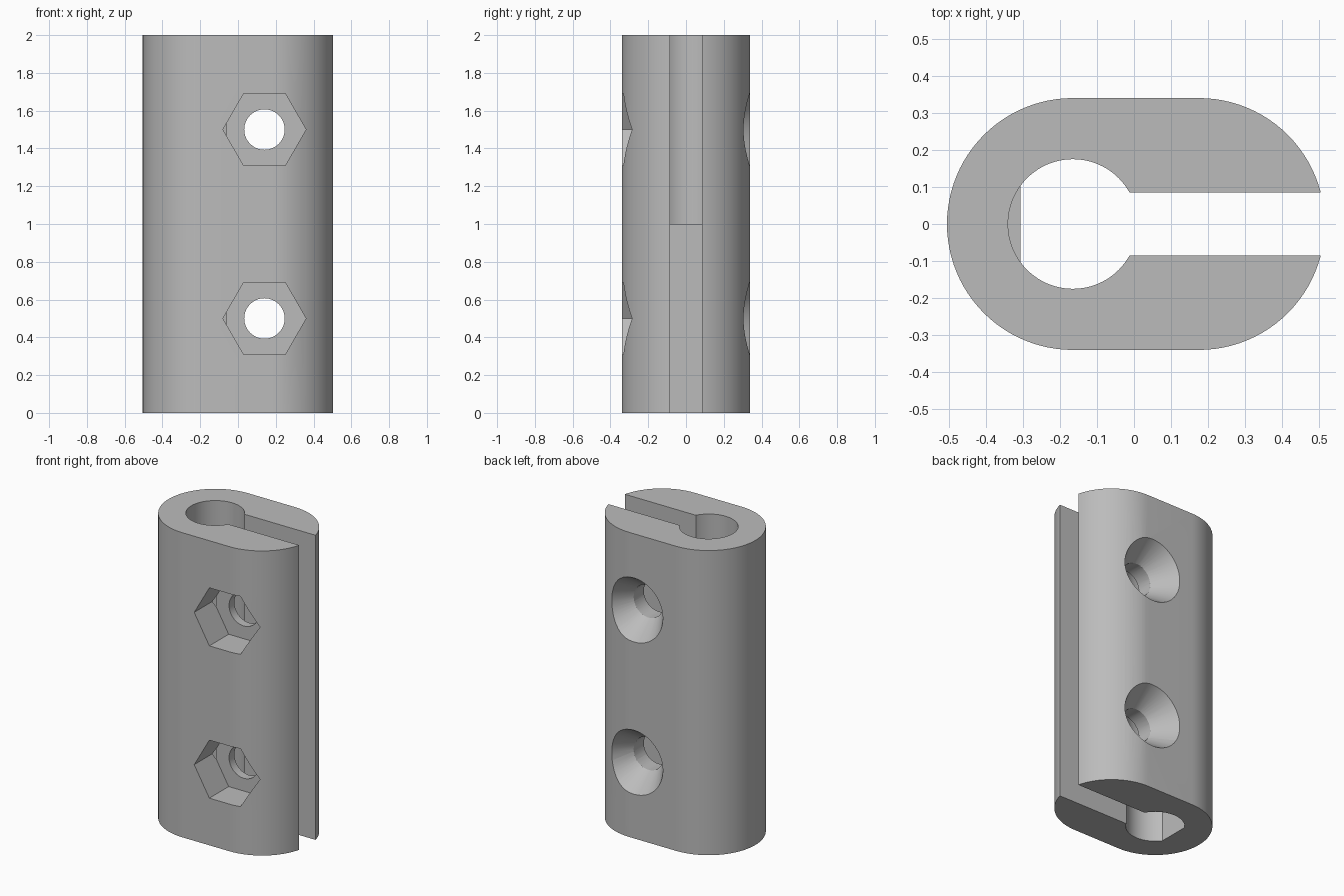
import bpy, bmesh, math
from mathutils import Matrix, Vector

if "Cube" in bpy.data.objects:
    bpy.data.objects.remove(bpy.data.objects["Cube"], do_unlink=True)

HEIGHT, RADIUS = 2.0, 0.34
LEFT_X, RIGHT_X = -0.165, 0.175       # centres of the rounded ends
BORE_R, FLAT_X = 0.175, -0.307        # bore radius and flat of its lower half
SLOT = 0.085                          # half width of the slot
SCREW_X, SCREW_ZS, HOLE_R = 0.14, (0.5, 1.5), 0.107

grey = bpy.data.materials.new("plain_grey")
grey.use_nodes = True
grey.diffuse_color = (0.5, 0.5, 0.5, 1)
grey.node_tree.nodes["Principled BSDF"].inputs["Base Color"].default_value = (0.5, 0.5, 0.5, 1)


def finish(name, bm):
    bmesh.ops.recalc_face_normals(bm, faces=bm.faces)
    mesh = bpy.data.meshes.new(name)
    bm.to_mesh(mesh)
    bm.free()
    mesh.materials.append(grey)
    obj = bpy.data.objects.new(name, mesh)
    bpy.context.collection.objects.link(obj)
    return obj


def arc(cx, r, start, end, steps):
    angles = [start + (end - start) * i / steps for i in range(steps + 1)]
    return [(cx + r * math.cos(a), r * math.sin(a)) for a in angles]


def prism(name, points, z0, z1):
    bm = bmesh.new()
    base = bm.faces.new([bm.verts.new((x, y, z0)) for x, y in points])
    top = bmesh.ops.extrude_face_region(bm, geom=[base], use_keep_orig=True)["geom"]
    verts = [v for v in top if isinstance(v, bmesh.types.BMVert)]
    bmesh.ops.translate(bm, verts=verts, vec=(0, 0, z1 - z0))
    return finish(name, bm)


def y_cone(name, z, y0, y1, r0, r1, sides):
    # Cone or cylinder lying along y, with a corner pointing along x
    bm = bmesh.new()
    bmesh.ops.create_cone(bm, cap_ends=True, segments=sides, radius1=r0, radius2=r1, depth=y1 - y0)
    bmesh.ops.rotate(bm, verts=bm.verts, matrix=Matrix.Rotation(math.radians(-90), 3, 'X'))
    if sides == 6:
        corner = max(v.co.x for v in bm.verts)
        if corner < r0 * 0.95:
            bmesh.ops.rotate(bm, verts=bm.verts, matrix=Matrix.Rotation(math.radians(30), 3, 'Y'))
    bmesh.ops.translate(bm, verts=bm.verts, vec=Vector((SCREW_X, (y0 + y1) / 2, z)))
    return finish(name, bm)


def bore_cutter():
    # Round above mid height, flattened on one side below it
    a = math.acos((FLAT_X - LEFT_X) / BORE_R)
    major = arc(LEFT_X, BORE_R, -a, a, 64)
    minor = arc(LEFT_X, BORE_R, a, 2 * math.pi - a, 20)[1:-1]
    bm = bmesh.new()
    low = [bm.verts.new((x, y, -1)) for x, y in major]
    mid = [bm.verts.new((x, y, HEIGHT / 2)) for x, y in major + minor]
    top = [bm.verts.new((x, y, HEIGHT + 1)) for x, y in major + minor]
    n = len(major)
    bm.faces.new(low)
    bm.faces.new(top)
    bm.faces.new(mid[n - 1:] + [mid[0]])
    for lower, upper in ((low, mid[:n]), (mid, top)):
        for i in range(len(lower)):
            j = (i + 1) % len(lower)
            bm.faces.new((lower[i], lower[j], upper[j], upper[i]))
    return finish("bore_cutter", bm)


# Oblong body
half = math.pi / 2
outline = arc(RIGHT_X, RADIUS, -half, half, 48) + arc(LEFT_X, RADIUS, half, 3 * half, 48)
body = prism("clamp_body", outline, 0, HEIGHT)

# Bore and side slot
cutters = [bore_cutter(), prism("slot_cutter", [(LEFT_X, -SLOT), (1, -SLOT), (1, SLOT), (LEFT_X, SLOT)],
                                -1, HEIGHT + 1)]

# Screw holes with hexagonal nut pockets in front and countersinks behind
slope = 0.687
for z in SCREW_ZS:
    cutters.append(y_cone("hole_cutter", z, -0.6, 0.6, HOLE_R, HOLE_R, 48))
    cutters.append(y_cone("nut_cutter", z, -0.6, -0.14, 0.22, 0.22, 6))
    cutters.append(y_cone("countersink_cutter", z, 0.15, 0.5,
                          HOLE_R - 0.04 * slope, HOLE_R + 0.31 * slope, 48))

bpy.context.view_layer.objects.active = body
for cutter in cutters:
    mod = body.modifiers.new("cut", 'BOOLEAN')
    mod.operation, mod.solver, mod.object = 'DIFFERENCE', 'EXACT', cutter
    bpy.ops.object.modifier_apply(modifier=mod.name)
    bpy.data.objects.remove(cutter, do_unlink=True)

bpy.ops.object.select_all(action='DESELECT')
body.select_set(True)
bpy.ops.object.shade_smooth_by_angle(angle=math.radians(25))
